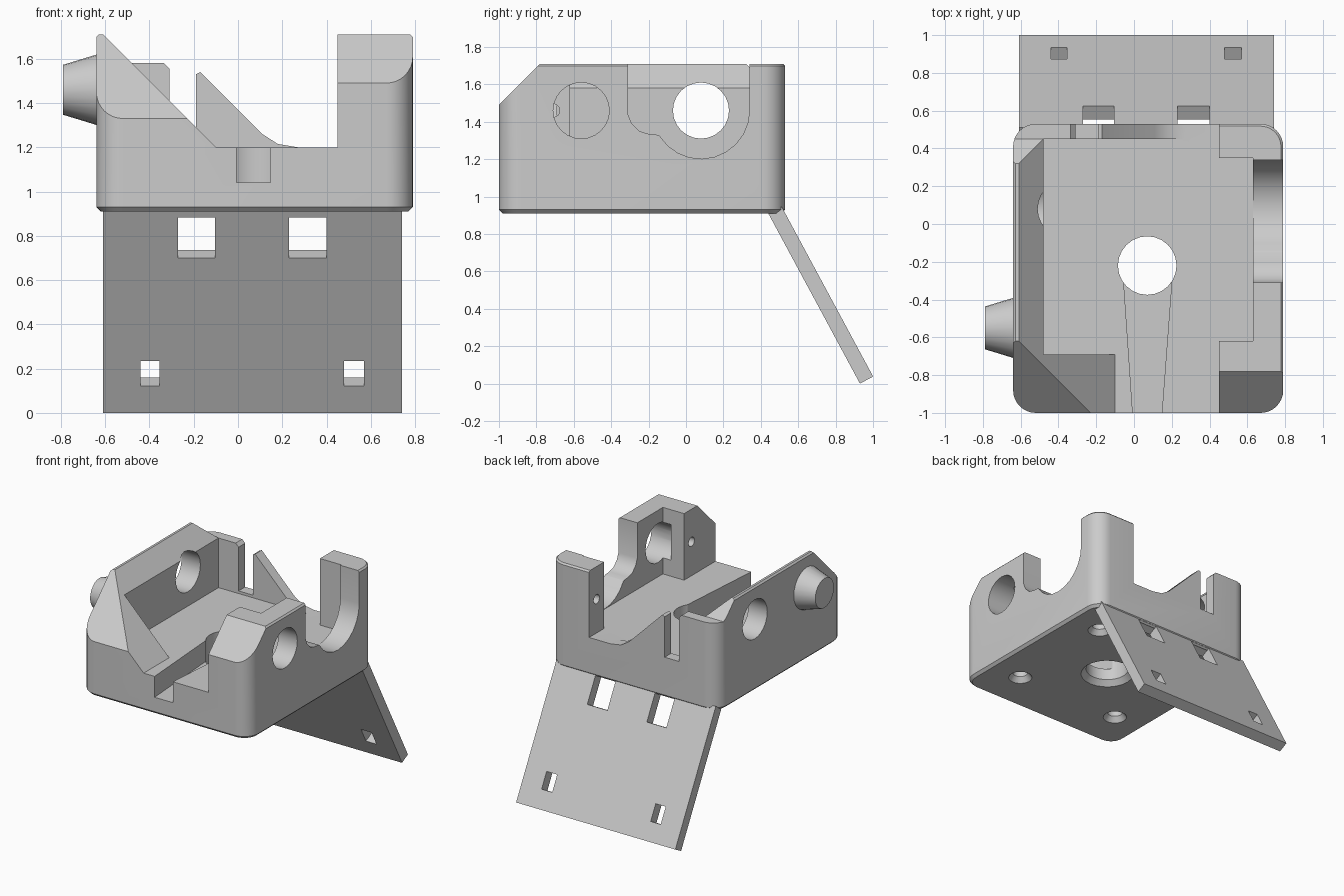
import bpy, bmesh
from math import radians, cos, sin, pi
from mathutils import Matrix, Vector

if "Cube" in bpy.data.objects:
    bpy.data.objects.remove(bpy.data.objects["Cube"])

grey = bpy.data.materials.new("plain grey")
grey.use_nodes = True
grey.diffuse_color = (0.6, 0.6, 0.6, 1)
grey.node_tree.nodes["Principled BSDF"].inputs["Base Color"].default_value = (0.6, 0.6, 0.6, 1)


def finish(bm, name):
    bmesh.ops.recalc_face_normals(bm, faces=bm.faces)
    mesh = bpy.data.meshes.new(name)
    bm.to_mesh(mesh)
    bm.free()
    mesh.materials.append(grey)
    obj = bpy.data.objects.new(name, mesh)
    bpy.context.collection.objects.link(obj)
    return obj


def loft(rings, name):
    """Skin a stack of equal-length rings and cap both ends."""
    bm = bmesh.new()
    rows = [[bm.verts.new(p) for p in ring] for ring in rings]
    n = len(rows[0])
    for low, high in zip(rows, rows[1:]):
        for i in range(n):
            j = (i + 1) % n
            bm.faces.new((low[i], low[j], high[j], high[i]))
    bm.faces.new(rows[0])
    bm.faces.new(rows[-1])
    return finish(bm, name)


def prism(points, axis, lo, hi, name="cutter"):
    """Extrude a flat profile along one axis."""
    place = {"x": lambda a, b, t: (t, a, b),
             "y": lambda a, b, t: (a, t, b),
             "z": lambda a, b, t: (a, b, t)}[axis]
    return loft([[place(a, b, t) for a, b in points] for t in (lo, hi)], name)


def cone(start, end, r1, r2, name="cutter"):
    """Round bar or cone between two points."""
    a, b = Vector(start), Vector(end)
    turn = Vector((0, 0, 1)).rotation_difference(b - a).to_matrix().to_4x4()
    bm = bmesh.new()
    bmesh.ops.create_cone(bm, cap_ends=True, segments=24, radius1=r1, radius2=r2,
                          depth=(b - a).length,
                          matrix=Matrix.Translation((a + b) / 2) @ turn)
    return finish(bm, name)


def activate(obj):
    bpy.ops.object.select_all(action="DESELECT")
    obj.select_set(True)
    bpy.context.view_layer.objects.active = obj


def cut(obj, cutter):
    cutter.hide_render = True
    mod = obj.modifiers.new("cut", "BOOLEAN")
    mod.operation = "DIFFERENCE"
    mod.solver = "EXACT"
    mod.object = cutter
    activate(obj)
    bpy.ops.object.modifier_apply(modifier=mod.name)
    bpy.data.objects.remove(cutter)


def smooth(obj):
    activate(obj)
    bpy.ops.object.shade_smooth_by_angle(angle=radians(30))


# Housing block with rounded corners and a chamfered underside
X0, X1, Y0, Y1, BASE, FLOOR, TOP = -0.64, 0.79, -1.0, 0.53, 0.91, 1.2, 1.71
R = 0.12


def outline(z, inset):
    r = R - inset
    ring = []
    for k, (cx, cy) in enumerate([(X1 - R, Y1 - R), (X0 + R, Y1 - R),
                                  (X0 + R, Y0 + R), (X1 - R, Y0 + R)]):
        for i in range(9):
            a = (k + i / 8) * pi / 2
            ring.append((cx + r * cos(a), cy + r * sin(a), z))
    return ring


housing = loft([outline(BASE, 0.02), outline(BASE + 0.02, 0), outline(TOP - 0.012, 0),
                outline(TOP, 0.012)], "housing")

# Inner pocket, stepping around the two right-hand towers
cut(housing, prism([(-0.48, -0.69), (0.45, -0.69), (0.45, -0.62), (0.63, -0.62),
                    (0.63, 0.35), (0.45, 0.35), (0.45, 0.45), (-0.48, 0.45)],
                   "z", FLOOR, 1.9))
# Sloped top of the left and front walls, open front
cut(housing, prism([(-0.8, 1.9), (-0.1, FLOOR), (0.45, FLOOR), (0.45, 1.9)],
                   "y", -1.1, 0.45))
# Rear wall: flat tab, slot and sloping fin
cut(housing, prism([(-0.8, 1.9), (-0.8, 1.58), (-0.335, 1.58), (-0.31, 1.555), (-0.31, 1.22),
                    (-0.19, 1.22), (-0.19, 1.53), (-0.17, 1.54), (0.11, 1.26), (0.18, 1.215),
                    (0.27, FLOOR), (0.45, FLOOR), (0.45, 1.9)], "y", 0.45, 0.7))
# Left wall drops to the rear tab
cut(housing, prism([(0.13, 1.9), (0.45, 1.58), (0.45, 1.9)], "x", -0.8, -0.4))
# Front chamfers of the left wall and the right tower
cut(housing, prism([(-1.1, 1.23), (-0.43, 1.9), (-1.1, 1.9)], "x", -0.8, 0.2))
cut(housing, prism([(-1.1, 1.39), (-0.59, 1.9), (-1.1, 1.9)], "x", 0.2, 0.9))

# Rounded saddle in the right wall
saddle = [(-0.31, 1.9), (-0.31, 1.44), (-0.29, 1.39), (-0.25, 1.35), (-0.2, 1.335),
          (-0.15, 1.33)]
for i in range(11):
    a = radians(212 + i * 14.8)
    saddle.append((0.08 + 0.26 * cos(a), 1.462 + 0.26 * sin(a)))
saddle.append((0.34, 1.9))
cut(housing, prism(saddle, "x", 0.55, 0.9))

# Cross holes and small screw holes in the towers
AXIS = 1.46
cut(housing, cone((-0.8, 0.08, AXIS), (-0.3, 0.08, AXIS), 0.15, 0.15))
cut(housing, cone((0.56, -0.56, AXIS), (0.9, -0.56, AXIS), 0.15, 0.15))
for y in (-0.71, 0.44):
    cut(housing, cone((0.4, y, AXIS), (0.6, y, AXIS), 0.035, 0.035))

# Floor channel leading to the centre hole
CX, CY = 0.07, -0.22
cut(housing, prism([(0, -1.1), (0.14, -1.1), (0.2, -0.3), (-0.055, -0.3)], "z", 1.04, 1.4))
cut(housing, cone((CX, CY, 0.8), (CX, CY, 1.4), 0.155, 0.155))
cut(housing, cone((CX, CY, 0.89), (CX, CY, 0.95), 0.21, 0.155))

# Countersunk mounting holes underneath
for sx in (-1, 1):
    for sy in (-1, 1):
        x, y = CX + sx * 0.45, CY + sy * 0.45
        cut(housing, cone((x, y, 0.89), (x, y, 0.95), 0.1, 0.055))
        cut(housing, cone((x, y, 0.9), (x, y, 1.1), 0.055, 0.055))
smooth(housing)

# Tapered boss on the left wall
boss = cone((-0.62, -0.55, AXIS), (-0.79, -0.55, AXIS), 0.165, 0.113, "side_boss")
smooth(boss)

# Slanted rear panel with four windows
START = Vector((0.44, 0.91))
ALONG = Vector((0.474, -0.88))
OUT = Vector((0.88, 0.474))


def slab(s0, s1, t0, t1):
    return [tuple(START + ALONG * s + OUT * t)
            for s, t in ((s0, t0), (s1, t0), (s1, t1), (s0, t1))]


panel = prism(slab(0, 1.034, 0, 0.08), "x", -0.61, 0.74, "rear_panel")
for x0, x1, s0, s1 in ((-0.27, -0.105, 0.03, 0.24), (0.23, 0.4, 0.03, 0.24),
                       (-0.44, -0.355, 0.767, 0.895), (0.48, 0.57, 0.767, 0.895)):
    cut(panel, prism(slab(s0, s1, -0.05, 0.13), "x", x0, x1))
